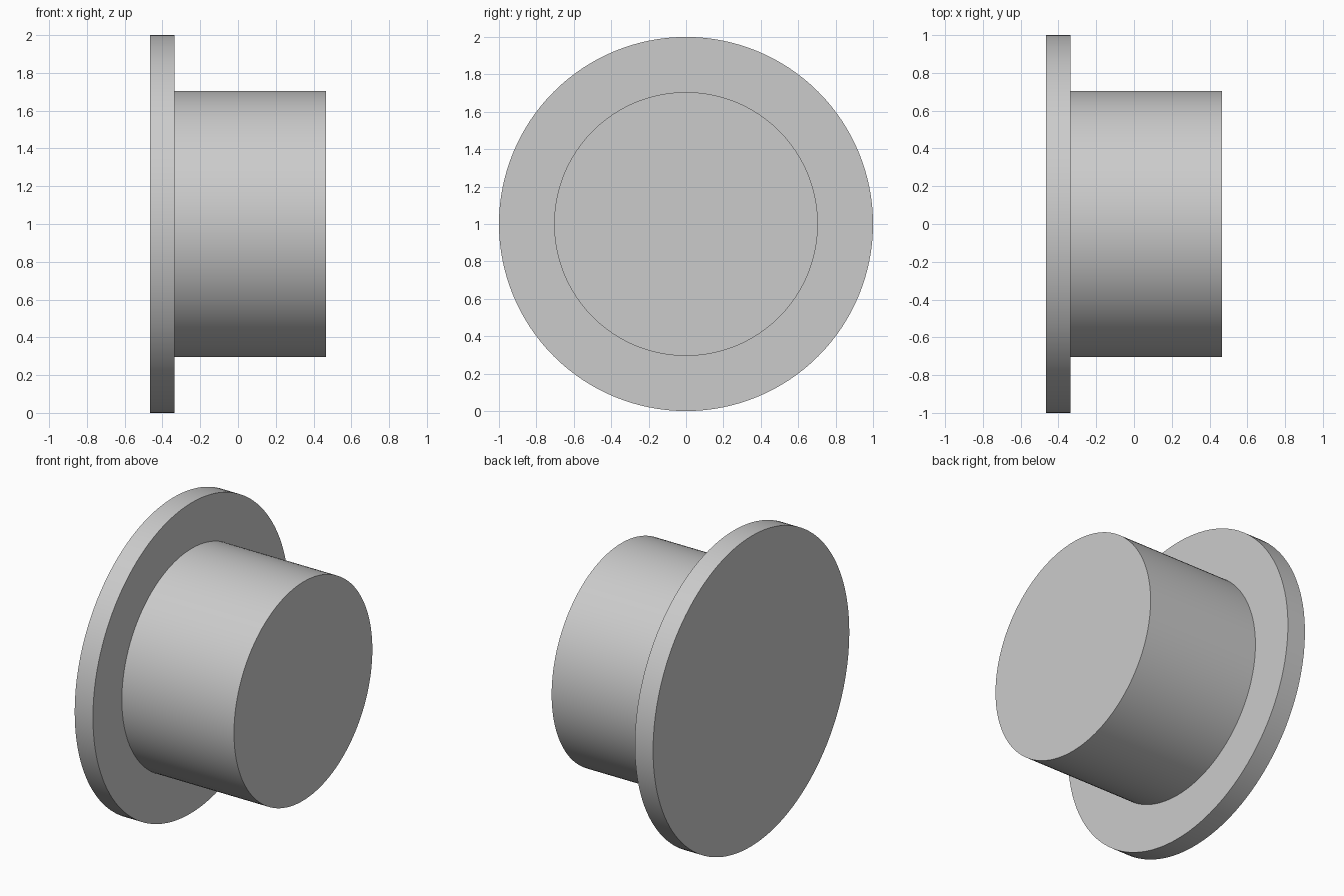
import bpy
import bmesh
from math import cos, sin, tau, radians

default_cube = bpy.data.objects.get("Cube")
if default_cube:
    bpy.data.objects.remove(default_cube, do_unlink=True)

SIDES = 128
CENTRE_Z = 1.0
FLANGE_RADIUS, HUB_RADIUS = 1.0, 0.705
FLANGE_END, STEP, HUB_END = -0.465, -0.335, 0.465

# Plain grey
grey = bpy.data.materials.new("plain_grey")
grey.use_nodes = True
colour = (0.6, 0.6, 0.6, 1)
grey.diffuse_color = colour
grey.node_tree.nodes["Principled BSDF"].inputs["Base Color"].default_value = colour


def lathe_x(name, profile, material):
    """Closed solid turned about the x axis from (x, radius) points."""
    bm = bmesh.new()
    rings = [[bm.verts.new((x, r * cos(tau * i / SIDES), CENTRE_Z + r * sin(tau * i / SIDES)))
              for i in range(SIDES)] for x, r in profile]
    for a, b in zip(rings, rings[1:]):
        for i in range(SIDES):
            j = (i + 1) % SIDES
            bm.faces.new((a[i], a[j], b[j], b[i]))
    bm.faces.new(rings[0])
    bm.faces.new(rings[-1])
    bmesh.ops.recalc_face_normals(bm, faces=bm.faces)
    mesh = bpy.data.meshes.new(name)
    bm.to_mesh(mesh)
    bm.free()
    mesh.materials.append(material)
    obj = bpy.data.objects.new(name, mesh)
    bpy.context.collection.objects.link(obj)
    return obj


# Wide thin flange stepping down to a solid round hub
plug = lathe_x("flanged_hub", [
    (FLANGE_END, FLANGE_RADIUS),
    (STEP, FLANGE_RADIUS),
    (STEP, HUB_RADIUS),
    (HUB_END, HUB_RADIUS),
], grey)

# Smooth round walls with crisp rims
bpy.ops.object.select_all(action='DESELECT')
plug.select_set(True)
bpy.context.view_layer.objects.active = plug
bpy.ops.object.shade_smooth_by_angle(angle=radians(30))
